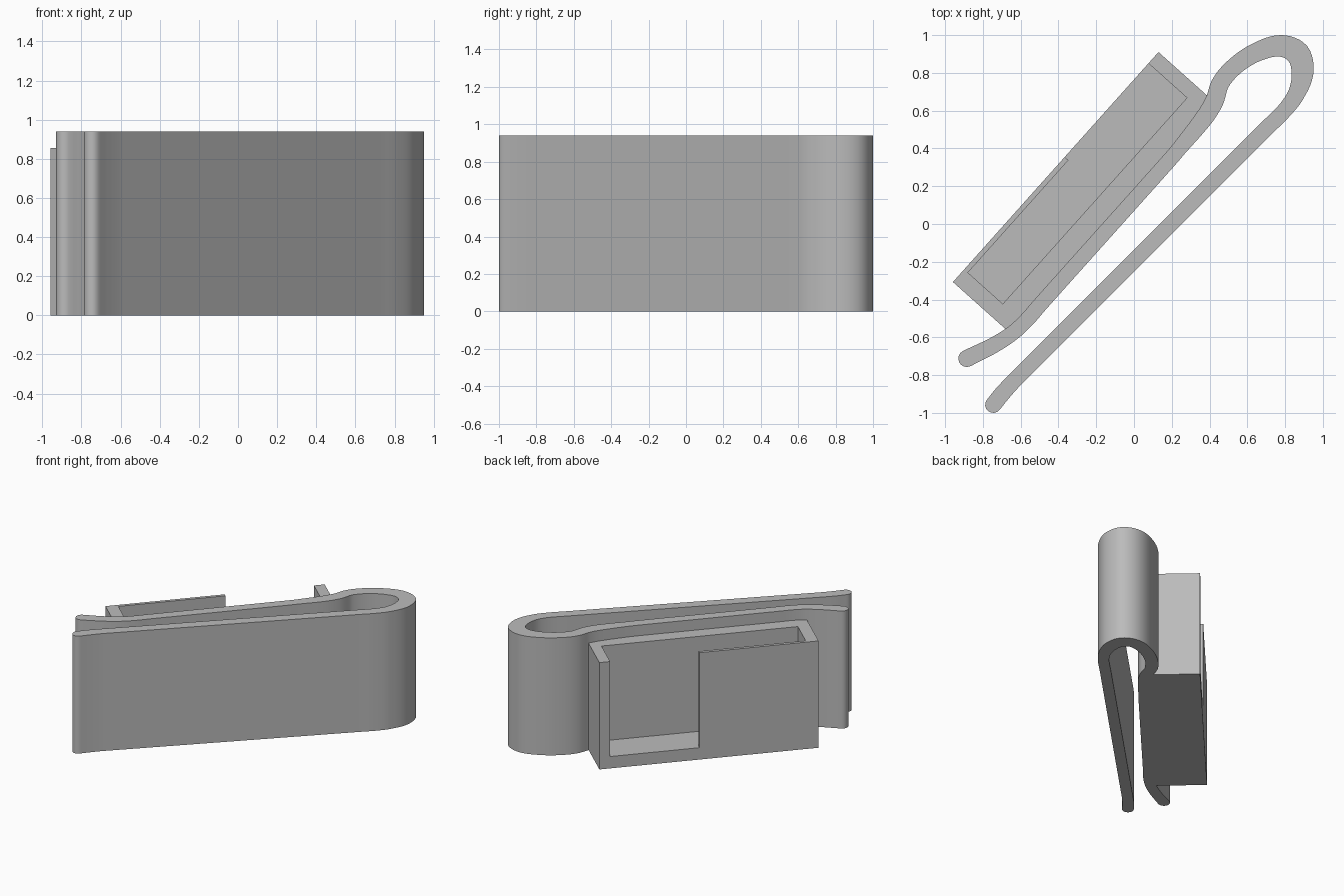
import bpy, bmesh, math
from mathutils import Vector, Matrix
from mathutils.geometry import interpolate_bezier

if "Cube" in bpy.data.objects:
    bpy.data.objects.remove(bpy.data.objects["Cube"], do_unlink=True)

CLIP_HEIGHT = 0.94
BOX_HEIGHT = 0.855
FLOOR = 0.095
TURN = math.radians(48.2)

grey = bpy.data.materials.new("plain grey")
grey.use_nodes = True
grey.diffuse_color = (0.5, 0.5, 0.5, 1)
grey.node_tree.nodes["Principled BSDF"].inputs["Base Color"].default_value = grey.diffuse_color


def extrude(name, outline, bottom, top, turn=0.0):
    """Upright prism over a closed outline."""
    bm = bmesh.new()
    face = bm.faces.new([bm.verts.new((x, y, bottom)) for x, y in outline])
    up = bmesh.ops.extrude_face_region(bm, geom=[face])["geom"]
    verts = [v for v in up if isinstance(v, bmesh.types.BMVert)]
    bmesh.ops.translate(bm, verts=verts, vec=(0, 0, top - bottom))
    bmesh.ops.recalc_face_normals(bm, faces=bm.faces)
    bm.transform(Matrix.Rotation(turn, 4, "Z"))
    mesh = bpy.data.meshes.new(name)
    bm.to_mesh(mesh)
    bm.free()
    mesh.materials.append(grey)
    obj = bpy.data.objects.new(name, mesh)
    bpy.context.collection.objects.link(obj)
    return obj


def select_only(obj):
    bpy.ops.object.select_all(action="DESELECT")
    obj.select_set(True)
    bpy.context.view_layer.objects.active = obj


def smooth_path(points, steps=6):
    """Smooth curve through (x, y, half width) points."""
    pos = [Vector((x, y, 0)) for x, y, w in points]
    last = len(pos) - 1
    tangents = [(pos[min(i + 1, last)] - pos[max(i - 1, 0)]).normalized() for i in range(last + 1)]
    path = []
    for i in range(last):
        a, b = pos[i], pos[i + 1]
        reach = (b - a).length / 3
        curve = interpolate_bezier(a, a + tangents[i] * reach, b - tangents[i + 1] * reach, b, steps + 1)
        for k, p in enumerate(curve[:-1]):
            t = k / steps
            path.append((p.to_2d(), points[i][2] * (1 - t) + points[i + 1][2] * t))
    path.append((pos[-1].to_2d(), points[-1][2]))
    return path


def ribbon(path, cap_steps=8):
    """Closed outline around a path, with rounded ends."""
    left, right, last = [], [], len(path) - 1
    for i, (p, w) in enumerate(path):
        along = (path[min(i + 1, last)][0] - path[max(i - 1, 0)][0]).normalized()
        side = Vector((-along.y, along.x)) * w
        left.append(p + side)
        right.append(p - side)

    def cap(centre, start):
        arm = start - centre
        return [centre + Matrix.Rotation(-math.pi * k / cap_steps, 2) @ arm for k in range(1, cap_steps)]

    return left + cap(path[-1][0], left[-1]) + right[::-1] + cap(path[0][0], right[0])


# Spring clip: straight arm, rounded loop, then the second arm with a flared tip
centreline = [
    (-0.745, -0.957, 0.043), (-0.695, -0.895, 0.043), (-0.635, -0.83, 0.041),
    (-0.56, -0.755, 0.041), (0.7, 0.505, 0.041), (0.8, 0.605, 0.041),
    (0.86, 0.69, 0.045), (0.892, 0.8, 0.058), (0.867, 0.902, 0.064),
    (0.775, 0.943, 0.057), (0.65, 0.91, 0.05), (0.54, 0.84, 0.047),
    (0.46, 0.75, 0.047), (0.425, 0.65, 0.049), (0.37, 0.56, 0.048),
    (0.24, 0.4, 0.04), (0.18, 0.33, 0.04), (-0.5, -0.43, 0.04),
    (-0.565, -0.505, 0.04), (-0.64, -0.575, 0.04), (-0.74, -0.64, 0.042),
    (-0.885, -0.712, 0.045),
]
clip = extrude("spring_clip", ribbon(smooth_path(centreline)), 0, CLIP_HEIGHT)
select_only(clip)
bpy.ops.object.shade_smooth_by_angle(angle=math.radians(30))

# Holder box: solid block on the outer arm
low, high, back, outer = -0.868, 0.765, 0.1, 0.51
box = extrude("holder_box", [(low, back), (high, back), (high, outer), (low, outer)], 0, BOX_HEIGHT, TURN)

# Cavity, open at the top and through half of the outer wall
pocket = [(-0.778, 0.236), (0.685, 0.236), (0.685, 0.6), (0.02, 0.6), (0.02, 0.484), (-0.778, 0.484)]
cutter = extrude("pocket_cutter", pocket, FLOOR, 1, TURN)
cutter.hide_render = True
cut = box.modifiers.new("pocket", "BOOLEAN")
cut.operation = "DIFFERENCE"
cut.solver = "EXACT"
cut.object = cutter
select_only(box)
bpy.ops.object.modifier_apply(modifier=cut.name)
bpy.data.objects.remove(cutter, do_unlink=True)
